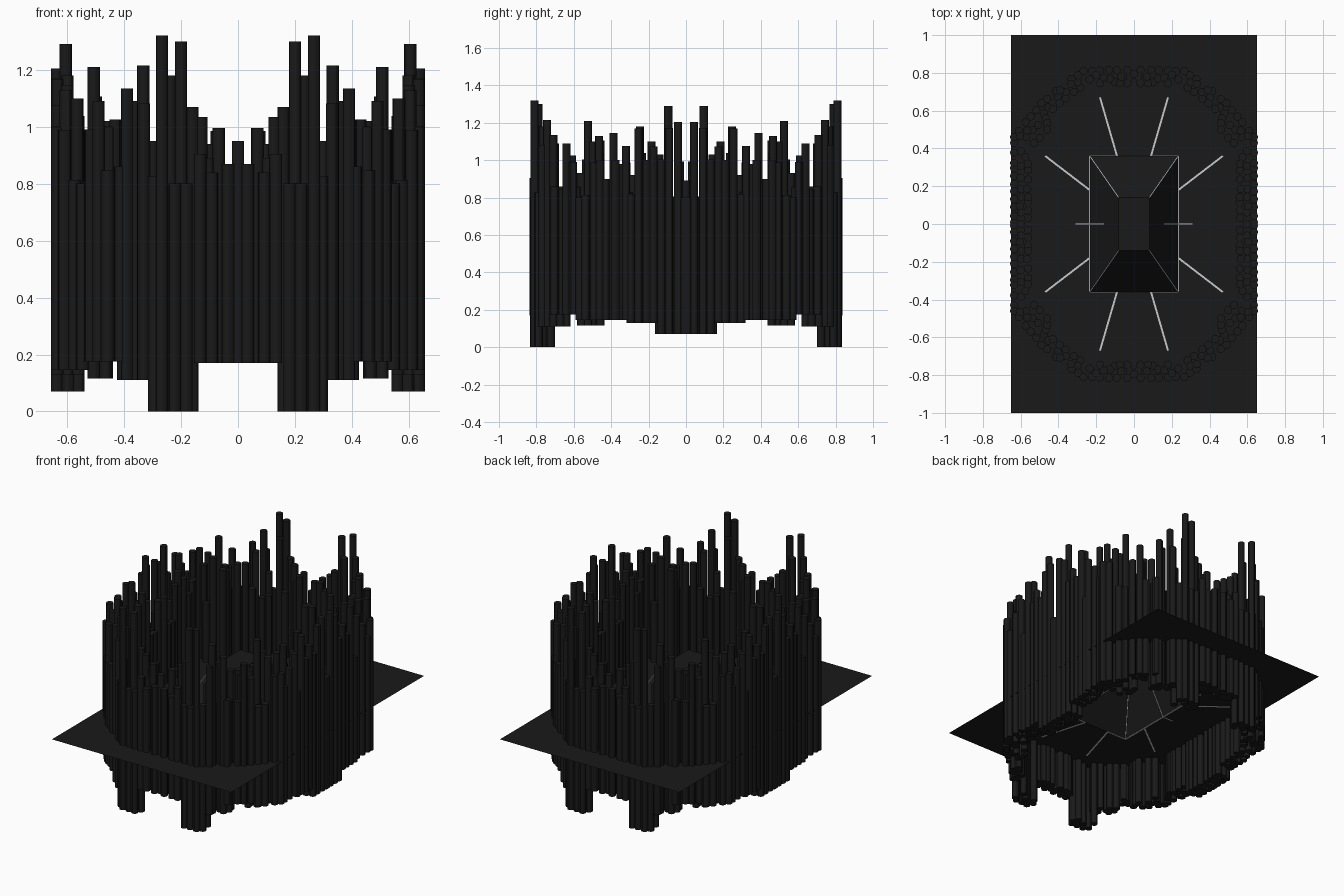
import bpy, bmesh, math, random
from mathutils import Vector, Matrix

if "Cube" in bpy.data.objects:
    bpy.data.objects.remove(bpy.data.objects["Cube"])

random.seed(4)
FLOOR, PEAK, R = 0.425, 0.73, 0.0215


def material(name, c):
    m = bpy.data.materials.new(name)
    m.diffuse_color = (c, c, c, 1)
    m.use_nodes = True
    m.node_tree.nodes["Principled BSDF"].inputs["Base Color"].default_value = m.diffuse_color
    return m


dark = material("dark", 0.01)
light = material("light", 0.8)


def make(name, bm, mat, smooth=False):
    me = bpy.data.meshes.new(name)
    bm.to_mesh(me)
    bm.free()
    ob = bpy.data.objects.new(name, me)
    bpy.context.collection.objects.link(ob)
    me.materials.append(mat)
    if smooth:
        bpy.context.view_layer.objects.active = ob
        ob.select_set(True)
        bpy.ops.object.shade_smooth_by_angle()
        ob.select_set(False)
    return ob


def quads(name, faces, mat):
    bm = bmesh.new()
    for f in faces:
        bm.faces.new([bm.verts.new(p) for p in f])
    bmesh.ops.remove_doubles(bm, verts=bm.verts, dist=1e-4)
    return make(name, bm, mat)


def underside(x, y):
    # stepped lower ends of the column clusters
    if x < 0.14: return 0.17
    if x < 0.30: return 0.0
    if x < 0.41: return 0.11
    if y > 0.58: return 0.175
    if y > 0.42 and x < 0.53: return 0.115
    if y > 0.30: return 0.145
    return 0.13 if y > 0.16 else 0.07


# tall leading columns of one quarter: x, y, top height
lead = [(0, .795, .95), (.035, .815, .87), (.068, .78, .995), (.1, .75, .94), (.128, .77, 1.035),
        (.16, .775, 1.07), (.2, .79, 1.3), (.235, .765, 1.18), (.267, .81, 1.32), (.3, .75, .95),
        (.333, .742, 1.215), (.36, .7, 1.09), (.39, .708, 1.135), (.43, .61, 1.025), (.49, .64, 1.09),
        (.507, .525, 1.21), (.465, .56, .93), (.46, .5, 1.02), (.605, .465, 1.13), (.565, .495, 1.1),
        (.6, .387, 1.145), (.635, .43, .9), (.635, .322, 1.075), (.575, .355, .98), (.56, .285, .92),
        (.6, .245, 1.18), (.635, .21, 1.0), (.565, .185, 1.1), (.56, .142, 1.03), (.605, .095, 1.29),
        (.635, .043, 1.205), (.6, 0, .89)]

# outer and inner rows of the wall in one quarter
outer = [(0, .815), (.14, .815), (.26, .808), (.35, .755), (.43, .69), (.52, .6), (.585, .525), (.635, .46), (.635, 0)]
inner = [(0, .745), (.14, .745), (.25, .745), (.33, .69), (.43, .61), (.462, .53), (.5, .455), (.56, .4), (.56, 0)]


def walk(path, step, start):
    d = -start
    for a, b in zip(path, path[1:]):
        a, b = Vector(a), Vector(b)
        L = (b - a).length
        while d + step <= L or d < 0:
            d = d + step if d >= 0 else -d
            if d > L:
                break
            yield a.lerp(b, d / L)
        d -= L
        d = d if d >= 0 else 0


columns = list(lead)
for k in range(3):
    row = [Vector(o).lerp(Vector(i), k / 2) for o, i in zip(outer, inner)]
    for p in walk(row, 0.041, 0.01 + 0.012 * k):
        if any((Vector(c[:2]) - p).length < 0.024 for c in lead):
            continue
        hx = max([c[2] for c in lead if abs(c[0] - p.x) < 0.013], default=0.87)
        hy = max([c[2] for c in lead if abs(c[1] - p.y) < 0.013], default=0.87)
        columns.append((p.x, p.y, max(0.8, min(hx, hy) * random.uniform(0.86, 1))))

# wall of round columns, mirrored to all four quarters
bm = bmesh.new()
for x, y, top in columns:
    low = underside(x, y)
    for sx in ((1, -1) if x > 0.005 else (1,)):
        for sy in ((1, -1) if y > 0.005 else (1,)):
            bmesh.ops.create_cone(bm, cap_ends=True, segments=12, radius1=R, radius2=R, depth=top - low,
                                  matrix=Matrix.Translation((sx * x, sy * y, (top + low) / 2)))
make("wall_columns", bm, dark, True)


# floor sheet with an opening, and the raised hollow pedestal over it
def ring(x, y, z):
    return [(-x, -y, z), (x, -y, z), (x, y, z), (-x, y, z)]


def band(a, b):
    return [[a[i], a[(i + 1) % 4], b[(i + 1) % 4], b[i]] for i in range(4)]


base = ring(.235, .36, FLOOR)
peak = ring(.082, .14, PEAK)
quads("floor_sheet", band(ring(.65, 1, FLOOR), base), dark)
quads("pedestal", band(base, peak) + [peak], dark)

# thin light strips on the floor and the pedestal edges
bm = bmesh.new()


def strip(a, b, w=0.007):
    a, b = Vector(a), Vector(b)
    d = b - a
    m = Matrix.Translation((a + b) / 2) @ d.to_track_quat('X', 'Z').to_matrix().to_4x4()
    bmesh.ops.create_cube(bm, size=1, matrix=m @ Matrix.Diagonal((d.length, w, 0.003, 1)))


for sx in (1, -1):
    strip((sx * .235, -.36, FLOOR), (sx * .235, .36, FLOOR))
    strip((sx * .235, 0, FLOOR), (sx * .31, 0, FLOOR))
    strip((sx * .235, 0, FLOOR), (sx * .135, 0, .62), .004)
    for sy in (1, -1):
        strip((sx * .09, sy * .36, FLOOR), (sx * .235, sy * .36, FLOOR))
        strip((sx * .09, sy * .36, FLOOR), (sx * .18, sy * .67, FLOOR), .01)
        strip((sx * .235, sy * .18, FLOOR), (sx * .47, sy * .36, FLOOR), .01)
        strip((sx * .235, sy * .36, FLOOR), (sx * .082, sy * .14, PEAK), .005)
make("light_strips", bm, light)
